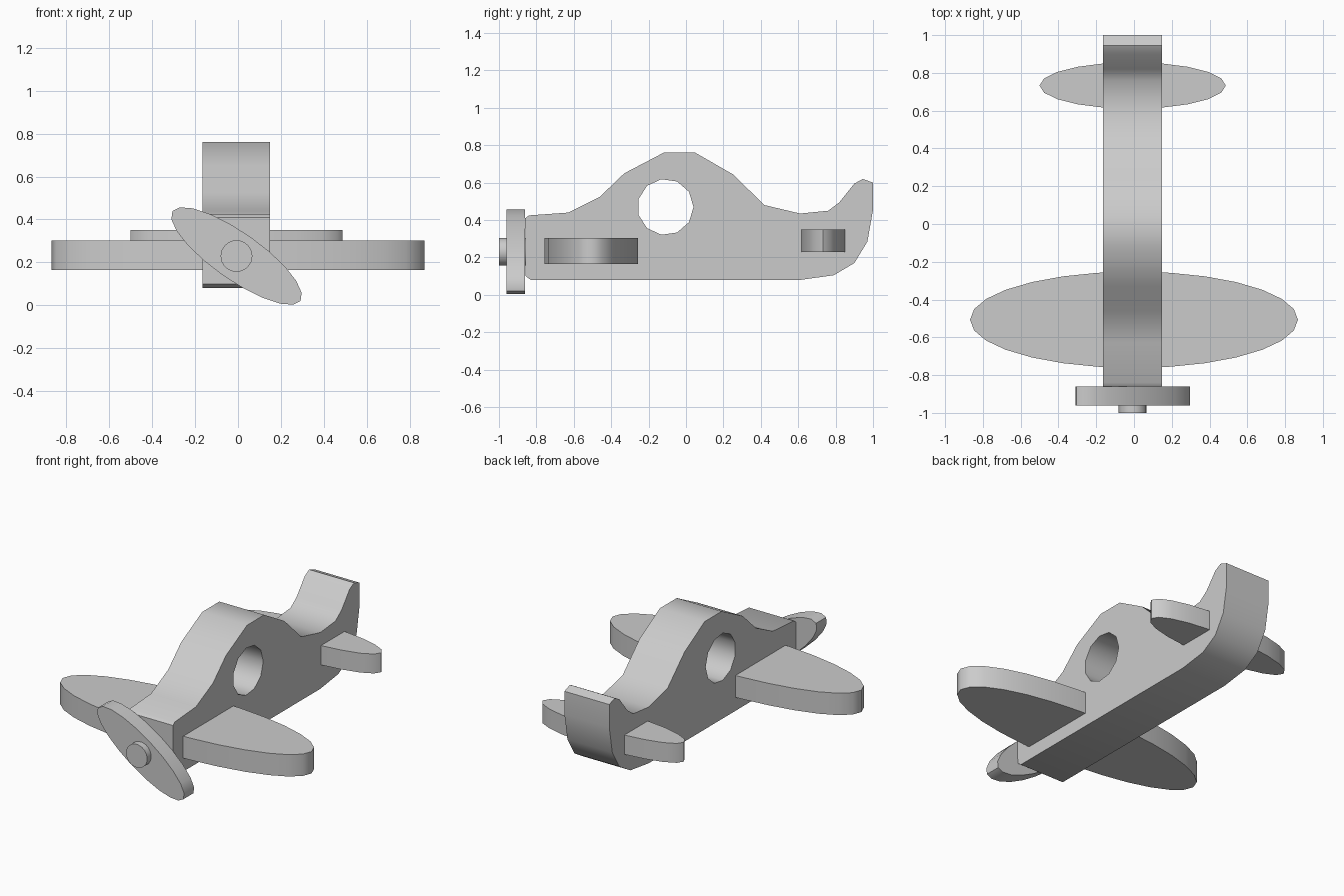
import bpy, bmesh
from math import cos, sin, pi, radians
from mathutils import Vector

if "Cube" in bpy.data.objects:
    bpy.data.objects.remove(bpy.data.objects["Cube"])


def prism(name, points, push):
    """Extrude a flat outline of 3D points along the push vector."""
    bm = bmesh.new()
    face = bm.faces.new([bm.verts.new(p) for p in points])
    side = bmesh.ops.extrude_face_region(bm, geom=[face], use_keep_orig=True)
    bmesh.ops.translate(bm, vec=Vector(push),
                        verts=[v for v in side["geom"] if isinstance(v, bmesh.types.BMVert)])
    bmesh.ops.recalc_face_normals(bm, faces=bm.faces)
    mesh = bpy.data.meshes.new(name)
    bm.to_mesh(mesh)
    bm.free()
    obj = bpy.data.objects.new(name, mesh)
    bpy.context.collection.objects.link(obj)
    return obj


def ellipse(cu, cv, a, b, sides, turn=0.0):
    """2D ellipse outline, turned by an angle in radians."""
    out = []
    for i in range(sides):
        t = 2 * pi * i / sides
        u, v = a * cos(t), b * sin(t)
        out.append((cu + u * cos(turn) - v * sin(turn), cv + u * sin(turn) + v * cos(turn)))
    return out


def smooth(obj):
    bpy.ops.object.select_all(action='DESELECT')
    obj.select_set(True)
    bpy.context.view_layer.objects.active = obj
    bpy.ops.object.shade_smooth_by_angle(angle=radians(42))


# Fuselage side profile (y, z), with canopy hump and upswept tail fin
profile = [(-0.86, 0.41), (-0.84, 0.425), (-0.63, 0.44), (-0.46, 0.525), (-0.33, 0.65),
           (-0.12, 0.76), (0.05, 0.76), (0.25, 0.645), (0.42, 0.48), (0.61, 0.435),
           (0.76, 0.45), (0.82, 0.495), (0.90, 0.595), (0.945, 0.62), (1.0, 0.60),
           (1.0, 0.455), (0.97, 0.285), (0.90, 0.17), (0.79, 0.105), (0.61, 0.08),
           (-0.83, 0.08), (-0.857, 0.10)]
fuselage = prism("fuselage", [(-0.165, y, z) for y, z in profile], (0.313, 0, 0))

# Round cabin window cut right through
cutter = prism("window_cutter",
               [(-0.5, y, z) for y, z in ellipse(-0.11, 0.47, 0.15, 0.15, 11)], (1, 0, 0))
cutter.hide_render = True
cut = fuselage.modifiers.new("window", 'BOOLEAN')
cut.operation = 'DIFFERENCE'
cut.solver = 'EXACT'
cut.object = cutter
bpy.context.view_layer.objects.active = fuselage
bpy.ops.object.modifier_apply(modifier=cut.name)
bpy.data.objects.remove(cutter)

# Main wing and tailplane: flat elliptical boards through the body
wing = prism("main_wing",
             [(x, y, 0.165) for x, y in ellipse(0, -0.507, 0.868, 0.255, 28)], (0, 0, 0.138))
tail = prism("tailplane",
             [(x, y, 0.228) for x, y in ellipse(-0.007, 0.733, 0.493, 0.123, 20)], (0, 0, 0.122))

# Propeller blade and hub pin
propeller = prism("propeller",
                  [(x, -0.96, z) for x, z in ellipse(-0.007, 0.23, 0.364, 0.11, 20, radians(-35))],
                  (0, 0.1, 0))
hub = prism("propeller_hub",
            [(x, -1.0, z) for x, z in ellipse(-0.007, 0.23, 0.074, 0.074, 18)], (0, 0.2, 0))

for part in (fuselage, wing, tail, propeller, hub):
    smooth(part)
